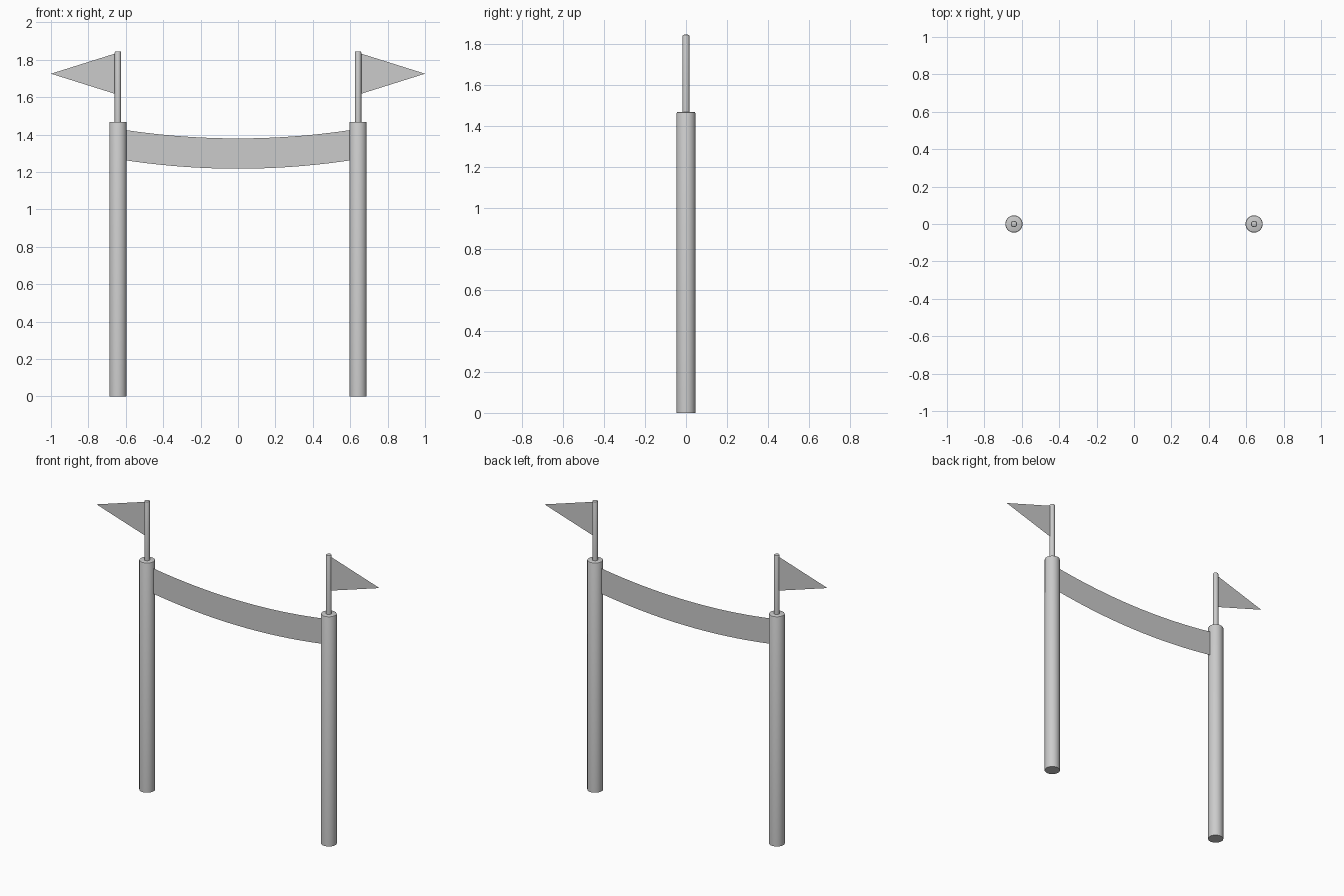
import bpy, bmesh, math

if "Cube" in bpy.data.objects:
    bpy.data.objects.remove(bpy.data.objects["Cube"])

POST_X, POST_R, POST_H = 0.642, 0.046, 1.468
POLE_R, POLE_TOP = 0.017, 1.845


def mesh_object(name, verts, faces):
    me = bpy.data.meshes.new(name)
    me.from_pydata(verts, [], faces)
    ob = bpy.data.objects.new(name, me)
    bpy.context.collection.objects.link(ob)
    return ob


def rod(name, x, r, z0, z1, bevel, sides=24):
    """Upright cylinder with a softened top rim."""
    bpy.ops.mesh.primitive_cylinder_add(vertices=sides, radius=r, depth=z1 - z0,
                                        location=(x, 0, (z0 + z1) / 2))
    ob = bpy.context.object
    ob.name = name
    bm = bmesh.new()
    bm.from_mesh(ob.data)
    rim = [e for e in bm.edges if all(v.co.z > 0 for v in e.verts)]
    bmesh.ops.bevel(bm, geom=rim, offset=bevel, segments=2, profile=0.5, affect='EDGES')
    bm.to_mesh(ob.data)
    bm.free()
    bpy.ops.object.shade_smooth_by_angle(angle=math.radians(35))


# Posts, flag poles and pennants on both sides
for side, s in (("left", -1), ("right", 1)):
    rod(side + "_post", s * POST_X, POST_R, 0, POST_H, 0.006)
    rod(side + "_flag_pole", s * POST_X, POLE_R, POST_H - 0.01, POLE_TOP, 0.007, 16)
    mesh_object(side + "_pennant",
                [(s * 0.65, 0, 1.615), (s * 1.0, 0, 1.725), (s * 0.65, 0, 1.835)],
                [(0, 1, 2)])

# Sagging cloth banner between the posts
n, half = 20, POST_X - POST_R + 0.006
verts = []
for i in range(n + 1):
    t = 2 * i / n - 1
    z = 1.217 + 0.045 * t * t
    verts += [(half * t, 0, z), (half * t, 0, z + 0.162)]
faces = [(2 * i, 2 * i + 2, 2 * i + 3, 2 * i + 1) for i in range(n)]
banner = mesh_object("banner", verts, faces)
banner.data.shade_smooth()
